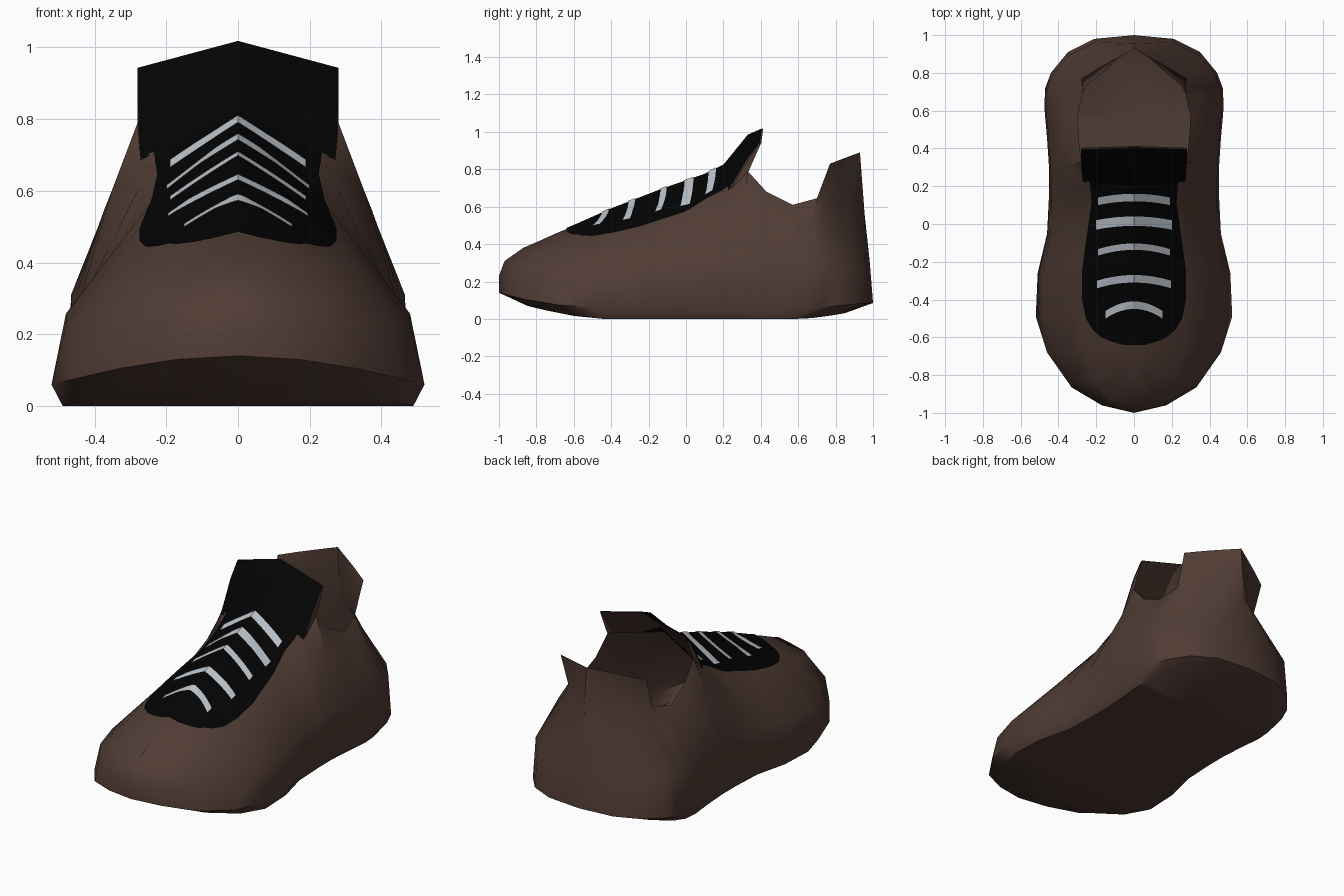
import bpy, bmesh, math
from mathutils import Vector
from mathutils.bvhtree import BVHTree

if "Cube" in bpy.data.objects:
    bpy.data.objects.remove(bpy.data.objects["Cube"])


def material(name, rgb):
    m = bpy.data.materials.new(name)
    m.diffuse_color = (*rgb, 1)
    m.use_nodes = True
    m.node_tree.nodes["Principled BSDF"].inputs["Base Color"].default_value = m.diffuse_color
    return m


BROWN = material("brown leather", (0.081, 0.045, 0.035))
BLACK = material("black fabric", (0.001, 0.001, 0.001))
PALE = material("pale grey lace", (0.50, 0.55, 0.60))


def finish(bm, name, mats, angle=35):
    me = bpy.data.meshes.new(name)
    bm.to_mesh(me)
    ob = bpy.data.objects.new(name, me)
    bpy.context.collection.objects.link(ob)
    for m in mats:
        me.materials.append(m)
    bpy.ops.object.select_all(action='DESELECT')
    ob.select_set(True)
    bpy.context.view_layer.objects.active = ob
    bpy.ops.object.shade_smooth_by_angle(angle=math.radians(angle))
    return ob


def grid(bm, rows):
    """Skin a list of equally long point rows with quads."""
    vs = [[bm.verts.new(p) for p in r] for r in rows]
    for a, b in zip(vs, vs[1:]):
        for i in range(len(a) - 1):
            bm.faces.new((a[i], a[i + 1], b[i + 1], b[i]))


def lerp_table(t, table):
    for (a, u), (b, v) in zip(table, table[1:]):
        if t <= b:
            return u + (v - u) * max(0, (t - a) / (b - a))
    return table[-1][1]


# Half outlines running from toe to heel: sole edge, shoulder, ridge/collar
sole_edge = [(0, -1, .14), (.17, -.96, .13), (.33, -.865, .105), (.46, -.68, .075),
             (.52, -.49, .06), (.51, -.26, .05), (.46, -.05, .045), (.45, .15, .045),
             (.45, .3, .045), (.46, .45, .045), (.475, .62, .05), (.47, .72, .06),
             (.44, .8, .07), (.35, .91, .08), (.21, .98, .085), (0, 1, .085)]
shoulder = [(0, -.97, .31), (.12, -.93, .31), (.22, -.82, .35), (.27, -.65, .395),
            (.29, -.46, .43), (.275, -.2, .50), (.24, 0, .57), (.24, .2, .68),
            (.352, .31, .60), (.372, .45, .55), (.39, .58, .50), (.35, .68, .53),
            (.25, .735, .635), (.17, .80, .62), (.08, .88, .60), (0, .955, .56)]
topline = [(0, -.87, .38), (0, -.8, .41), (0, -.7, .455), (0, -.58, .505),
           (0, -.4, .585), (0, -.13, .69), (0, .1, .77), (0, .22, .83),
           (.28, .33, .79), (.29, .43, .68), (.30, .57, .61), (.27, .7, .645),
           (.28, .77, .83), (.18, .83, .853), (.09, .88, .872), (0, .93, .89)]


def column(i):
    x, y, z = sole_edge[i]
    yb = y * (.95 - .1 * abs(y))
    zb = .28 * max(0, -yb - .45) ** 1.5 + .25 * max(0, yb - .6) ** 1.5
    t = min(1, max(0, (y + .5) / .7))
    side = (x * (.92 + .06 * t), y * (1 - .018 * t), .23 + .08 * t)
    return [(0, yb, zb), (x * .94, yb, zb), (x, y, z), side, shoulder[i], topline[i]]


# Shoe shell: sole, sides, vamp and open collar with a pinched heel tab
bm = bmesh.new()
for s in (1, -1):
    grid(bm, [[(s * x, y, z) for x, y, z in column(i)] for i in range(len(sole_edge))])
bmesh.ops.remove_doubles(bm, verts=bm.verts, dist=.0005)
bmesh.ops.dissolve_degenerate(bm, edges=bm.edges, dist=.0005)
bmesh.ops.recalc_face_normals(bm, faces=bm.faces)
surface = BVHTree.FromBMesh(bm)
finish(bm, "shoe_shell", [BROWN], 40)


def draped(x, y, lift):
    hit = surface.ray_cast(Vector((x, y, 2)), Vector((0, 0, -1)))[0]
    return (x, y, hit.z + lift)


# Black lacing panel draped over the vamp, curving up to the tongue at its sides
half_width = [(-.64, .06), (-.61, .16), (-.56, .22), (-.5, .255), (-.4, .275), (-.25, .275),
              (-.1, .255), (0, .24), (.1, .225), (.215, .235)]
bm = bmesh.new()
rows = []
for j in range(45):
    y = -.64 + .855 * j / 44
    w = lerp_table(y, half_width)
    bend = .025 * (j / 44) ** 4
    us = [i / 10 - 1 for i in range(21)]
    rows.append([draped(w * u, y + bend * u * u, .006) for u in us])
grid(bm, rows)
bmesh.ops.recalc_face_normals(bm, faces=bm.faces)
finish(bm, "lacing_panel", [BLACK])

# Five arched lace bars
for k, (y0, half, thick, arch) in enumerate([(.14, .19, .04, .02), (.015, .2, .05, .02),
                                             (-.12, .19, .034, .03), (-.29, .195, .04, .03),
                                             (-.43, .15, .04, .05)]):
    bm = bmesh.new()
    rows = []
    for j in range(4):
        rows.append([draped(half * u, y0 - arch * u * u + thick * (j / 3 - .5), .011)
                     for u in us])
    grid(bm, rows)
    bmesh.ops.recalc_face_normals(bm, faces=bm.faces)
    finish(bm, f"lace_{k + 1}", [PALE])


# Tongue: black peaked front with a brown lining behind it
def tongue_rows(dy, foot):
    levels = [(Vector((0, .198, .822)), Vector((.272, .225, .685))),
              (Vector((0, .33, .985)), Vector((.28, .33, .86))),
              (Vector((0, .405, 1.018)), Vector((.28, .395, .943)))]
    # raise the foot of the lining so a black strip shows under it
    levels[0] = tuple(a.lerp(b, foot) for a, b in zip(levels[0], levels[1]))
    return [[(-b.x, b.y + dy, b.z), (0, a.y + dy, a.z), (b.x, b.y + dy, b.z)]
            for a, b in levels]


for name, dy, foot, mat in (("tongue_front", 0, 0, BLACK), ("tongue_lining", .008, .25, BROWN)):
    bm = bmesh.new()
    grid(bm, tongue_rows(dy, foot))
    if dy:
        for s in (1, -1):  # side gusset joining the tongue to the collar
            bm.faces.new([bm.verts.new((s * x, y, z)) for x, y, z in
                          ((.272, .235, .69), (.28, .335, .79), (.28, .403, .943), (.28, .338, .86))])
    finish(bm, name, [mat], 25)
